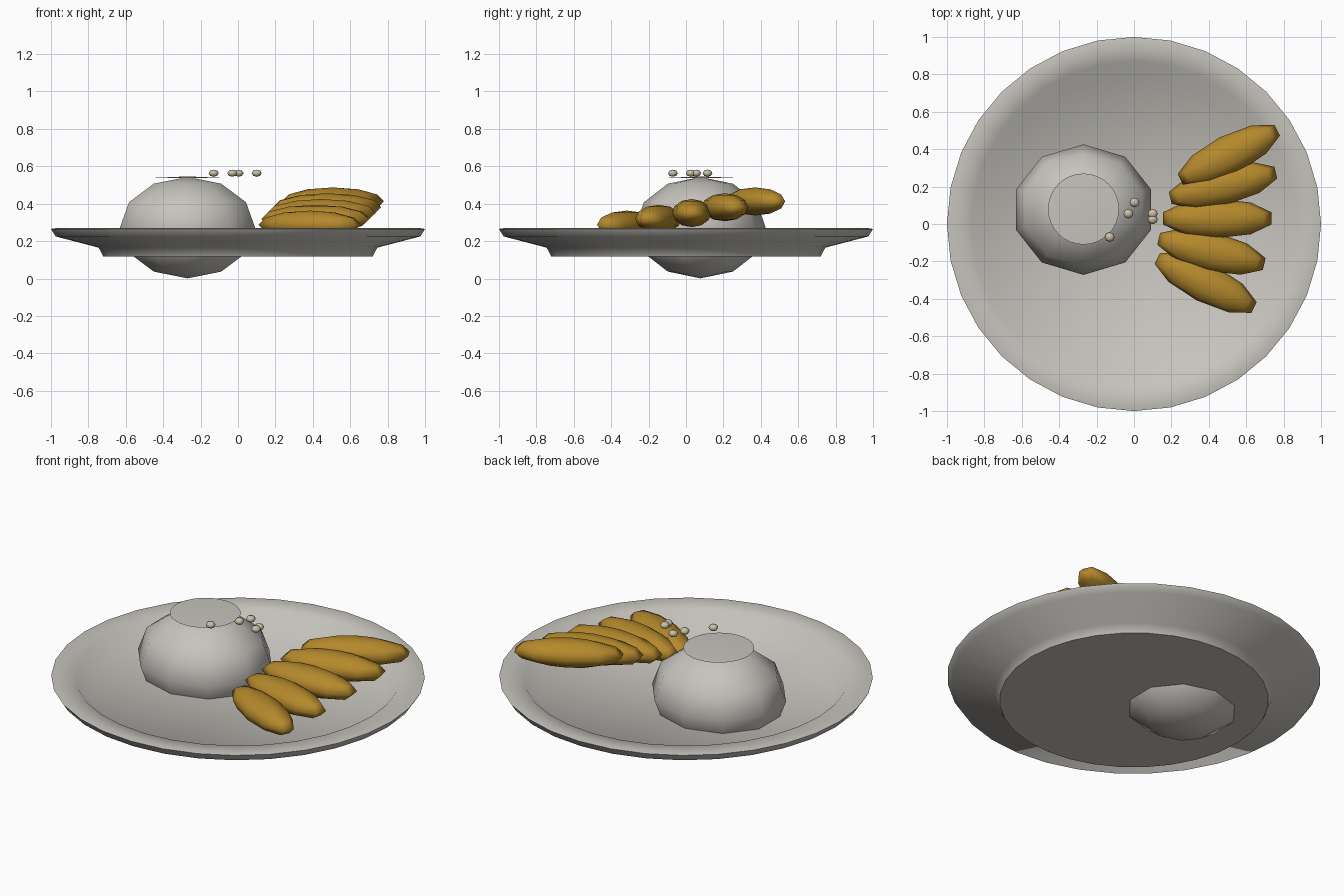
import bpy, bmesh, math
from mathutils import Matrix

if "Cube" in bpy.data.objects:
    bpy.data.objects.remove(bpy.data.objects["Cube"])


def material(name, rgb):
    m = bpy.data.materials.new(name)
    m.diffuse_color = (*rgb, 1)
    m.use_nodes = True
    m.node_tree.nodes["Principled BSDF"].inputs["Base Color"].default_value = m.diffuse_color
    return m


def finish(bm, name, mat=None, angle=40):
    bmesh.ops.recalc_face_normals(bm, faces=bm.faces[:])
    me = bpy.data.meshes.new(name)
    bm.to_mesh(me)
    bm.free()
    ob = bpy.data.objects.new(name, me)
    bpy.context.collection.objects.link(ob)
    if mat:
        me.materials.append(mat)
    bpy.ops.object.select_all(action='DESELECT')
    ob.select_set(True)
    bpy.context.view_layer.objects.active = ob
    bpy.ops.object.shade_smooth_by_angle(angle=math.radians(angle))
    return ob


def lathe(name, profile, sides, centre=(0, 0), mat=None):
    bm = bmesh.new()
    vs = [bm.verts.new((r, 0, z)) for r, z in profile]
    es = [bm.edges.new(p) for p in zip(vs, vs[1:])]
    bmesh.ops.spin(bm, geom=vs + es, cent=(0, 0, 0), axis=(0, 0, 1),
                   angle=2 * math.pi, steps=sides, use_merge=True)
    bmesh.ops.remove_doubles(bm, verts=bm.verts[:], dist=1e-4)
    bmesh.ops.translate(bm, verts=bm.verts[:], vec=(*centre, 0))
    return finish(bm, name, mat, 58)


def ellipsoid(name, loc, size, segs=10, rings=6, turn=0, mat=None):
    # first vertex of the ring lies on the y axis
    bm = bmesh.new()
    bmesh.ops.create_uvsphere(bm, u_segments=segs, v_segments=rings, radius=1)
    eq = [v for v in bm.verts if abs(v.co.z) < 1e-4]
    if not any(abs(v.co.x) < 1e-3 for v in eq):
        bm.transform(Matrix.Rotation(math.pi / 2, 4, 'Z'))
    bm.transform(Matrix.Translation(loc) @ Matrix.Rotation(turn, 4, 'Z')
                 @ Matrix.Diagonal((*size, 1)))
    return finish(bm, name, mat, 80)


gold = material("golden", (0.46, 0.25, 0.025))
cream = material("cream", (0.60, 0.53, 0.39))
white = material("warm_white", (0.57, 0.55, 0.51))

# plate: foot, flared rim, rolled lip, sunken floor
lathe("plate", [(0, .118), (.72, .118), (.745, .165), (.975, .225), (1, .265),
                (.97, .27), (.87, .262), (.79, .182), (0, .182)], 32, mat=white)

# rice mound and flat topping
ellipsoid("rice_mound", (-.27, .077, .272), (.38, .349, .271), mat=white)
lathe("topping", [(0, .546), (.19, .538), (0, .536)], 32, (-.27, .08), white)

# fanned fried slices, each a little higher than the last
for i, y in enumerate((-.315, -.147, .03, .207, .37)):
    k = i - 2
    ellipsoid(f"slice_{i + 1}", (.445 + .031 * k, y, .35 + .031 * k),
              (.305, .105, .075), turn=.235 * k, mat=gold)

# sprinkled seeds
for i, (x, y) in enumerate([(.003, .115), (-.03, .055), (.1, .055), (.1, .025), (-.13, -.07)]):
    ellipsoid(f"seed_{i + 1}", (x, y, .563), (.027, .026, .019), 8, 4, mat=cream)
